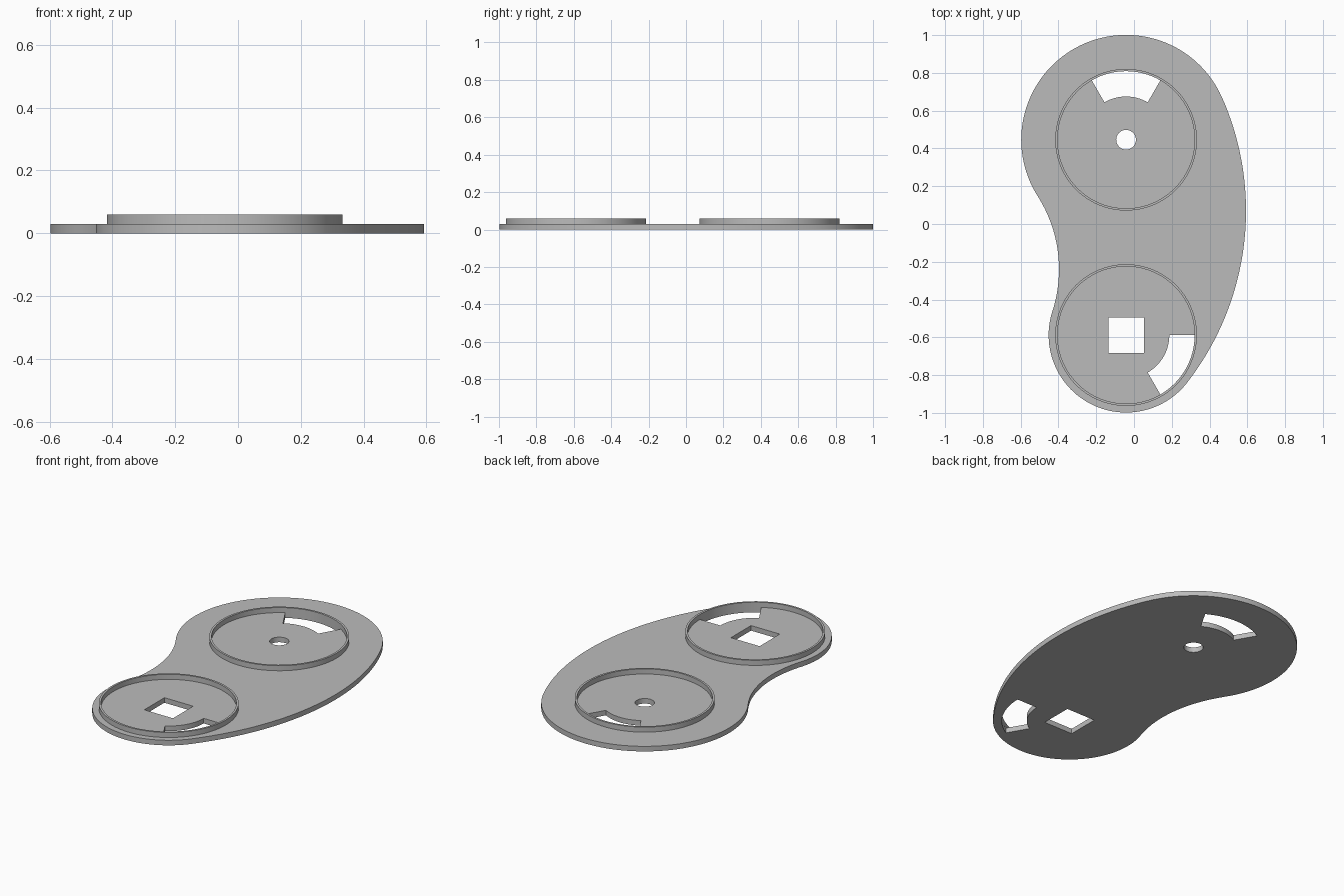
import bpy
from math import cos, sin, atan2, radians, pi, tau
from mathutils import Vector

cube = bpy.data.objects.get("Cube")
if cube:
    bpy.data.objects.remove(cube, do_unlink=True)

THICK = 0.03
BIG, BIG_R = Vector((-0.042, 0.446)), 0.555
SMALL, SMALL_R = Vector((-0.042, -0.588)), 0.41
RING_OUT, RING_IN, SLOT_IN = 0.375, 0.363, 0.229

grey = bpy.data.materials.new("plain grey")
grey.use_nodes = True
colour = (0.5, 0.5, 0.5, 1)
grey.diffuse_color = colour
grey.node_tree.nodes["Principled BSDF"].inputs["Base Color"].default_value = colour


def arc(centre, radius, start, end, steps=32):
    """Points along an arc, angles in radians."""
    angles = [start + (end - start) * i / steps for i in range(steps + 1)]
    return [centre + radius * Vector((cos(a), sin(a))) for a in angles]


def circle(centre, radius, steps=96):
    return arc(centre, radius, 0, tau, steps)[:-1]


def sector(centre, start, end):
    """Curved slot that reaches the inner wall of a rim."""
    a, b = radians(start), radians(end)
    return arc(centre, RING_IN, a, b, 24) + arc(centre, SLOT_IN, b, a, 24)


def heading(a, b):
    return atan2(b.y - a.y, b.x - a.x)


def slab(name, loops, z):
    """Fill the loops as outline plus holes and thicken upward from z."""
    curve = bpy.data.curves.new(name + " outline", "CURVE")
    curve.dimensions = "2D"
    curve.fill_mode = "BOTH"
    curve.extrude = THICK / 2
    for points in loops:
        spline = curve.splines.new("POLY")
        spline.points.add(len(points) - 1)
        for target, p in zip(spline.points, points):
            target.co = (p.x, p.y, 0, 1)
        spline.use_cyclic_u = True
    obj = bpy.data.objects.new(name, curve)
    bpy.context.collection.objects.link(obj)
    obj.location.z = z + THICK / 2
    curve.materials.append(grey)
    bpy.ops.object.select_all(action="DESELECT")
    obj.select_set(True)
    bpy.context.view_layer.objects.active = obj
    bpy.ops.object.convert(target="MESH")
    obj = bpy.context.object
    # Weld caps to walls
    bpy.ops.object.mode_set(mode="EDIT")
    bpy.ops.mesh.select_all(action="SELECT")
    bpy.ops.mesh.remove_doubles(threshold=0.0001)
    bpy.ops.mesh.normals_make_consistent(inside=False)
    bpy.ops.object.mode_set(mode="OBJECT")
    bpy.ops.object.shade_smooth_by_angle(angle=radians(30))
    return obj


# Plate outline: two end arcs joined by a bulging side and a waisted side
bulge, bulge_r = Vector((-0.89, 0.07)), 1.483
waist, waist_r = Vector((-1.117, -0.24)), 0.72
big_right, small_right = heading(bulge, BIG), heading(bulge, SMALL)
big_left = heading(BIG, waist) + tau
small_left = heading(SMALL, waist)
outline = arc(BIG, BIG_R, big_right, big_left, 64)
outline += arc(waist, waist_r, big_left - pi, small_left - pi)[1:-1]
outline += arc(SMALL, SMALL_R, small_left, small_right + tau, 64)
outline += arc(bulge, bulge_r, small_right, big_right, 48)[1:-1]

# Holes through the plate
half = 0.094
square = [SMALL + half * Vector(c) for c in ((-1, -1), (1, -1), (1, 1), (-1, 1))]
holes = [circle(BIG, 0.052, 48), square, sector(BIG, 60, 120), sector(SMALL, -60, 0)]
slab("base_plate", [outline] + holes, 0)

# Raised rims
for name, centre in (("back_rim", BIG), ("front_rim", SMALL)):
    slab(name, [circle(centre, RING_OUT), circle(centre, RING_IN)], THICK)
